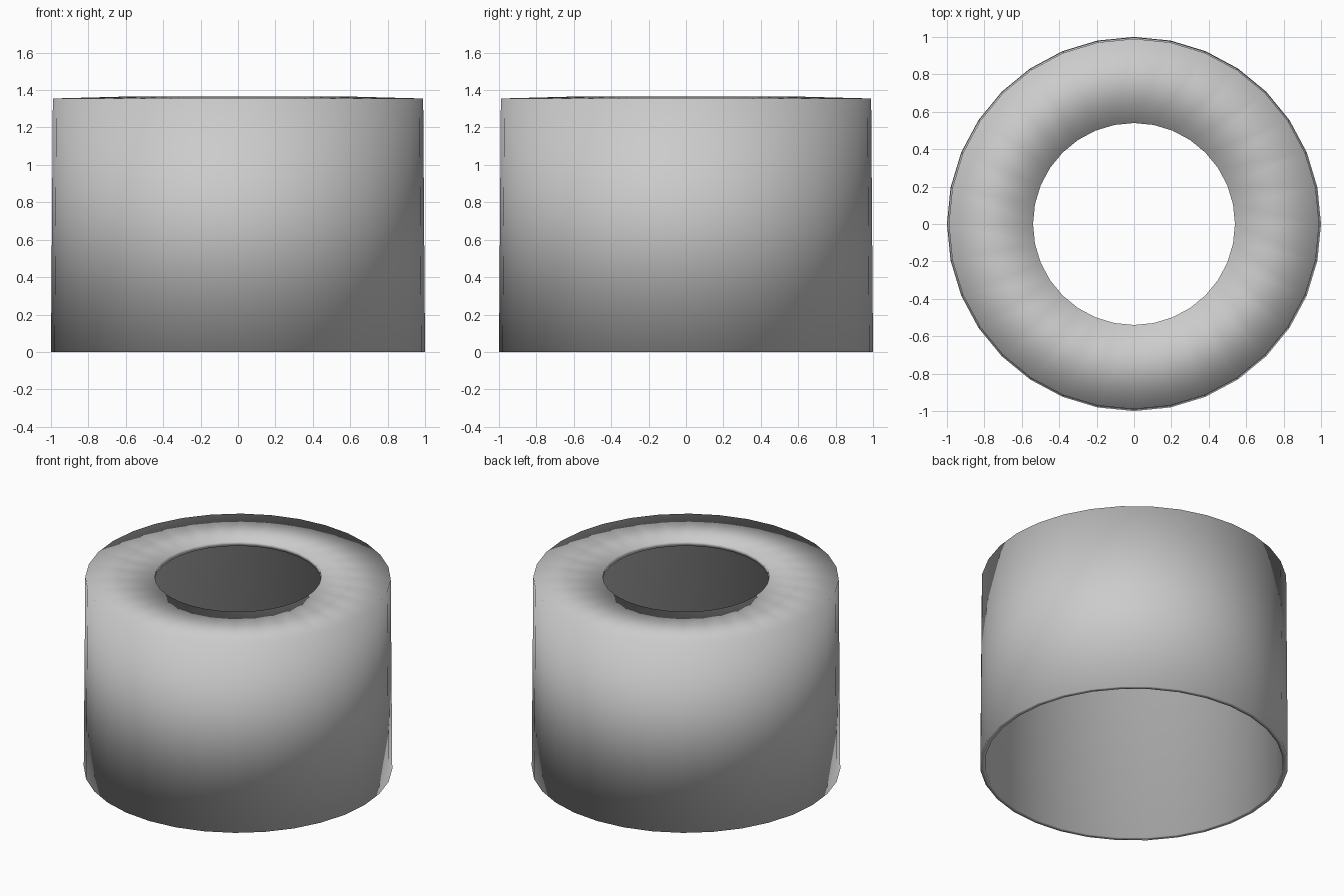
import bpy, bmesh, math

if "Cube" in bpy.data.objects:
    bpy.data.objects.remove(bpy.data.objects["Cube"])

SIDES = 32

# Closed wall section (radius, height): thin open-bottomed cover with a holed top
PROFILE = [(1.0, 0.0), (0.99, 1.355), (0.54, 1.367), (0.54, 1.334), (0.957, 1.322), (0.967, 0.0)]


def lathe(name, profile, sides):
    bm = bmesh.new()
    rings = []
    for i in range(sides):
        a = 2 * math.pi * i / sides
        rings.append([bm.verts.new((r * math.cos(a), r * math.sin(a), z)) for r, z in profile])
    n = len(profile)
    for i in range(sides):
        cur, nxt = rings[i], rings[(i + 1) % sides]
        for j in range(n):
            k = (j + 1) % n
            face = bm.faces.new((cur[j], nxt[j], nxt[k], cur[k]))
            face.smooth = True
    bmesh.ops.recalc_face_normals(bm, faces=bm.faces)
    mesh = bpy.data.meshes.new(name)
    bm.to_mesh(mesh)
    bm.free()
    obj = bpy.data.objects.new(name, mesh)
    bpy.context.collection.objects.link(obj)
    return obj


# Hollow drum-shaped cap, softly shaded all over
lathe("hollow_cap", PROFILE, SIDES)
